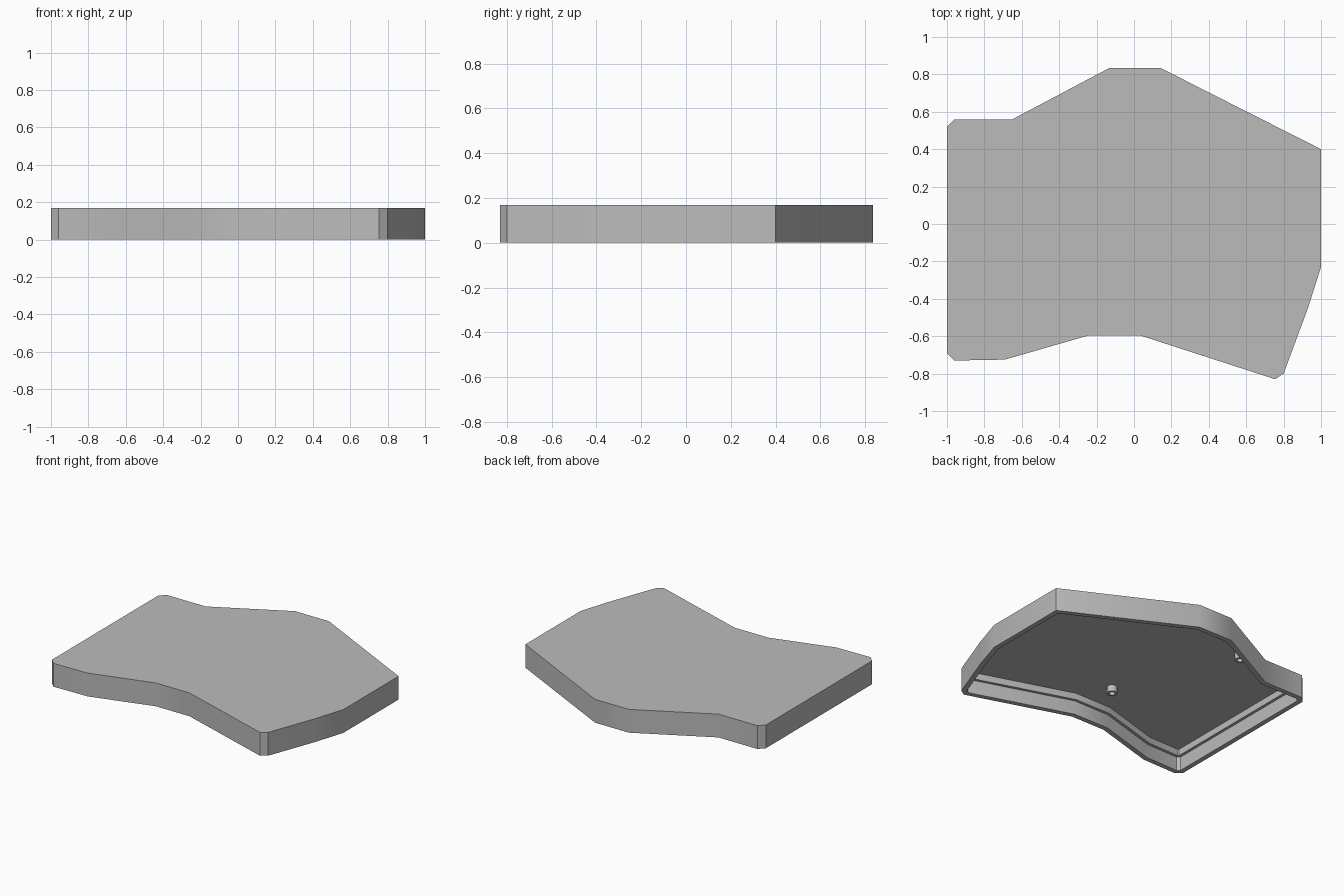
import bpy, bmesh, math
from mathutils import Vector

cube = bpy.data.objects.get("Cube")
if cube:
    bpy.data.objects.remove(cube, do_unlink=True)

grey = bpy.data.materials.new("matte grey")
grey.use_nodes = True
grey.diffuse_color = (0.5, 0.5, 0.5, 1)
grey.node_tree.nodes["Principled BSDF"].inputs["Base Color"].default_value = (0.5, 0.5, 0.5, 1)

HEIGHT, CEILING, LEDGE = 0.168, 0.147, 0.1
RIM, UPPER_WALL = 0.035, 0.055

# Plan outline, counter-clockwise from the front left corner
OUTLINE = [Vector(p) for p in (
    (-1, -.69), (-.96, -.73), (-.69, -.725), (-.24, -.595), (.03, -.595),
    (.755, -.83), (.8, -.8), (.93, -.45), (1, -.23), (1, .4),
    (.14, .835), (-.13, .835), (-.65, .56), (-.96, .56), (-1, .52))]


def inset(points, dist):
    """Move every edge inwards by dist, with mitred corners."""
    result = []
    for i, p in enumerate(points):
        a = (p - points[i - 1]).normalized()
        b = (points[(i + 1) % len(points)] - p).normalized()
        na, nb = Vector((-a.y, a.x)), Vector((-b.y, b.x))
        result.append(p + (na + nb) * dist / (1 + na.dot(nb)))
    return result


def circle(centre, radius, sides=24):
    return [Vector(centre) + radius * Vector((math.cos(t), math.sin(t)))
            for t in (math.tau * i / sides for i in range(sides))]


def ring_solid(name, rings, capped):
    """Skin a series of (points, z) rings; cap both ends or join them."""
    bm = bmesh.new()
    loops = [[bm.verts.new((p.x, p.y, z)) for p in pts] for pts, z in rings]
    pairs = list(zip(loops, loops[1:]))
    if capped:
        bm.faces.new(loops[0])
        bm.faces.new(loops[-1])
    else:
        pairs.append((loops[-1], loops[0]))
    for lower, upper in pairs:
        for i in range(len(lower)):
            bm.faces.new((lower[i - 1], lower[i], upper[i], upper[i - 1]))
    bmesh.ops.recalc_face_normals(bm, faces=bm.faces)
    mesh = bpy.data.meshes.new(name)
    bm.to_mesh(mesh)
    bm.free()
    mesh.materials.append(grey)
    obj = bpy.data.objects.new(name, mesh)
    bpy.context.collection.objects.link(obj)
    bpy.ops.object.select_all(action='DESELECT')
    obj.select_set(True)
    bpy.context.view_layer.objects.active = obj
    bpy.ops.object.shade_smooth_by_angle(angle=math.radians(30))
    return obj


# Hollow cover, open below, with a stepped ledge inside the wall
thin, thick = inset(OUTLINE, RIM), inset(OUTLINE, UPPER_WALL)
ring_solid("case_cover", [
    (OUTLINE, HEIGHT), (OUTLINE, 0), (thin, 0),
    (thin, LEDGE), (thick, LEDGE), (thick, CEILING)], True)

# Hollow screw posts hanging from the ceiling
for name, centre in (("front_post", (-.09, -.33)), ("back_post", (-.45, .54))):
    outer, bore = circle(centre, .035), circle(centre, .02)
    ring_solid(name, [(outer, CEILING + .005), (outer, LEDGE),
                      (bore, LEDGE), (bore, CEILING + .005)], False)
